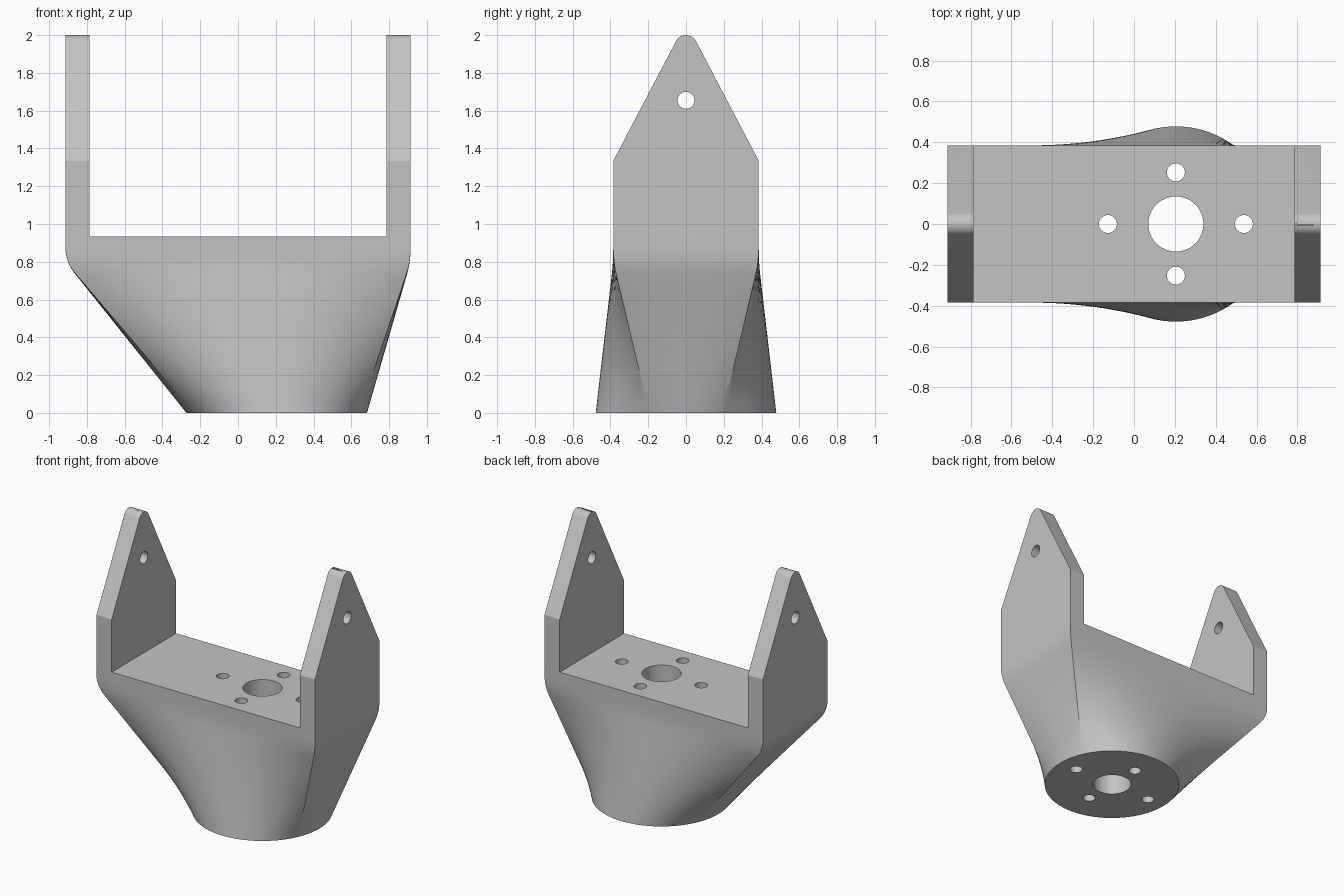
import bpy
import bmesh
from math import sin, cos, radians, pi
from mathutils import Vector, Matrix

cube = bpy.data.objects.get("Cube")
if cube:
    bpy.data.objects.remove(cube, do_unlink=True)

HALF_X, HALF_Y = 0.914, 0.385          # outer rectangle of the bracket
FOOT = Vector((0.205, 0, 0))           # centre of the round foot
FOOT_R = 0.478
BEND_Z, FLOOR_Z = 0.80, 0.935
CORNER = radians(24)                   # foot angle that leads to a corner

grey = bpy.data.materials.new("light grey")
grey.use_nodes = True
colour = (0.55, 0.55, 0.55, 1)
grey.diffuse_color = colour
grey.node_tree.nodes["Principled BSDF"].inputs["Base Color"].default_value = colour


def to_object(bm, name):
    bmesh.ops.recalc_face_normals(bm, faces=bm.faces)
    mesh = bpy.data.meshes.new(name)
    bm.to_mesh(mesh)
    bm.free()
    mesh.materials.append(grey)
    obj = bpy.data.objects.new(name, mesh)
    bpy.context.collection.objects.link(obj)
    return obj


def loft(name, rings):
    bm = bmesh.new()
    rows = [[bm.verts.new(p) for p in ring] for ring in rings]
    n = len(rows[0])
    for low, high in zip(rows, rows[1:]):
        for i in range(n):
            j = (i + 1) % n
            bm.faces.new((low[i], low[j], high[j], high[i]))
    bm.faces.new(rows[0][::-1])
    bm.faces.new(rows[-1])
    return to_object(bm, name)


def cylinder(name, radius, depth, centre, axis="Z"):
    bm = bmesh.new()
    turn = Matrix.Rotation(pi / 2, 4, "Y") if axis == "X" else Matrix()
    bmesh.ops.create_cone(bm, cap_ends=True, segments=48, radius1=radius, radius2=radius,
                          depth=depth, matrix=Matrix.Translation(centre) @ turn)
    return to_object(bm, name)


def combine(target, cutter, operation="DIFFERENCE"):
    cutter.hide_render = True
    mod = target.modifiers.new(cutter.name, "BOOLEAN")
    mod.operation = operation
    mod.solver = "EXACT"
    mod.object = cutter
    bpy.context.view_layer.objects.active = target
    bpy.ops.object.modifier_apply(modifier=mod.name)
    bpy.data.objects.remove(cutter, do_unlink=True)


# Matching points on the round foot and on the rectangle
corners = [(HALF_X, -HALF_Y), (HALF_X, HALF_Y), (-HALF_X, HALF_Y), (-HALF_X, -HALF_Y)]
angles = [-CORNER, CORNER, pi - CORNER, pi + CORNER, 2 * pi - CORNER]
foot, bend = [], []
for side, steps in enumerate((16, 44, 16, 44)):
    a, b = Vector(corners[side]), Vector(corners[(side + 1) % 4])
    for i in range(steps):
        f = i / steps
        angle = angles[side] + (angles[side + 1] - angles[side]) * f
        foot.append(FOOT + Vector((cos(angle), sin(angle), 0)) * FOOT_R)
        bend.append(a.lerp(b, f).to_3d() + Vector((0, 0, BEND_Z)))

# Straight funnel, rounded bend, then vertical walls
FUNNEL_END, STEPS, BEND_STEPS = 0.92, 12, 6
rings = [[p.lerp(q, FUNNEL_END * i / STEPS) for p, q in zip(foot, bend)]
         for i in range(STEPS + 1)]
wall = Vector((0, 0, 0.08))
for k in range(1, BEND_STEPS + 1):
    s = k / BEND_STEPS
    rings.append([p.lerp(q, FUNNEL_END).lerp(q, s).lerp(q.lerp(q + wall, s), s)
                  for p, q in zip(foot, bend)])
rings.append([Vector((q.x, q.y, 2.1)) for q in bend])
bracket = loft("bracket", rings)

# Pointed outline with a rounded tip for both arms
tip_r, lean = 0.06, radians(27.6)
outline = [(-0.6, -0.1), (0.6, -0.1), (0.6, 0.924)]
for i in range(17):
    a = lean + (pi - 2 * lean) * i / 16
    outline.append((tip_r * cos(a), 2 - tip_r + tip_r * sin(a)))
outline.append((-0.6, 0.924))
envelope = loft("arm_outline", [[Vector((x, y, z)) for y, z in outline] for x in (-1.2, 1.2)])
combine(bracket, envelope, "INTERSECT")

# Gap between the arms
gap = [(-0.787, -0.7), (0.787, -0.7), (0.787, 0.7), (-0.787, 0.7)]
combine(bracket, loft("gap", [[Vector((x, y, z)) for x, y in gap] for z in (FLOOR_Z, 2.3)]))

# Pivot hole through both arms
combine(bracket, cylinder("pivot_hole", 0.045, 3, Vector((0, 0, 1.655)), "X"))

# Centre hole and four screw holes through the base
combine(bracket, cylinder("centre_hole", 0.135, 3, FOOT))
for dx, dy in ((0.333, 0), (-0.333, 0), (0, 0.253), (0, -0.253)):
    combine(bracket, cylinder("screw_hole", 0.044, 3, FOOT + Vector((dx, dy, 0))))

bpy.ops.object.select_all(action="DESELECT")
bracket.select_set(True)
bpy.context.view_layer.objects.active = bracket
bpy.ops.object.shade_smooth_by_angle(angle=radians(20))
